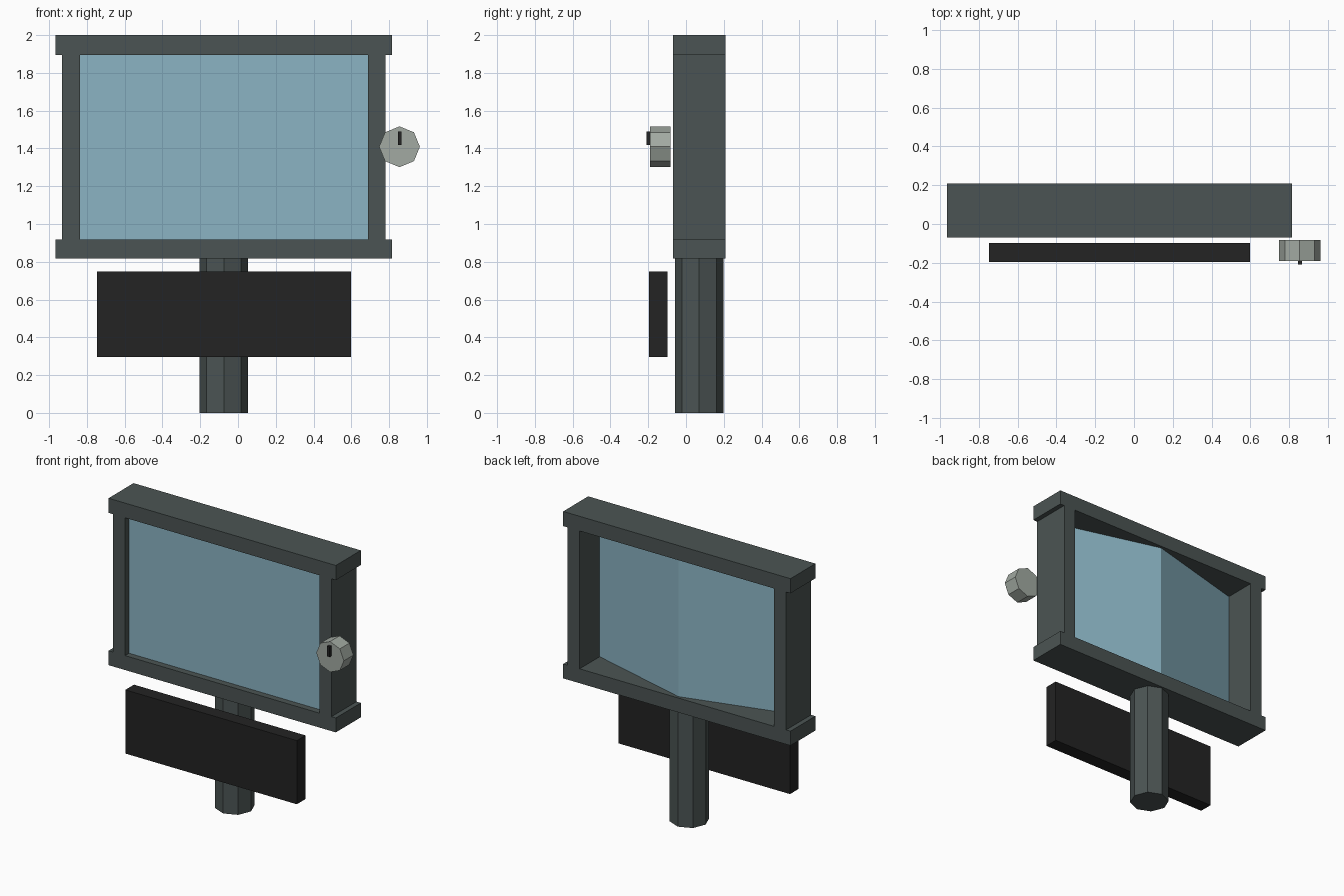
import bpy, bmesh, math
from mathutils import Matrix

if "Cube" in bpy.data.objects:
    bpy.data.objects.remove(bpy.data.objects["Cube"])


def material(name, rgb):
    """Flat colour given as sRGB 0-255, stored as linear."""
    m = bpy.data.materials.new(name)
    lin = [((c / 255 + 0.055) / 1.055) ** 2.4 for c in rgb]
    m.diffuse_color = (*lin, 1)
    m.use_nodes = True
    m.node_tree.nodes["Principled BSDF"].inputs["Base Color"].default_value = m.diffuse_color
    return m


GREY = material("dark_grey_metal", (75, 84, 83))
BLUE = material("blue_panel", (139, 180, 195))
BLACK = material("black", (35, 35, 35))
PALE = material("pale_grey", (162, 170, 162))


def finish(name, bm, mat):
    bmesh.ops.recalc_face_normals(bm, faces=bm.faces)
    me = bpy.data.meshes.new(name)
    bm.to_mesh(me)
    bm.free()
    me.materials.append(mat)
    ob = bpy.data.objects.new(name, me)
    bpy.context.collection.objects.link(ob)
    return ob


def box(name, x, y, z, mat):
    bm = bmesh.new()
    bmesh.ops.create_cube(bm, size=1)
    for v in bm.verts:
        v.co = [r[0] if c < 0 else r[1] for c, r in zip(v.co, (x, y, z))]
    return finish(name, bm, mat)


def octagon(name, centre, radius, depth, mat, along_y=False):
    bm = bmesh.new()
    m = Matrix.Translation(centre)
    if along_y:
        m = m @ Matrix.Rotation(math.pi / 2, 4, 'X')
    bmesh.ops.create_cone(bm, cap_ends=True, segments=8, radius1=radius,
                          radius2=radius, depth=depth, matrix=m)
    return finish(name, bm, mat)


CX = -0.075            # centre line of the frame and pole
DEPTH = (-0.07, 0.21)  # frame front and back

# Frame: wide rails above and below, shorter posts at the sides
for name, z in (("top_rail", (1.896, 2.0)), ("bottom_rail", (0.817, 0.919))):
    box(name, (CX - 0.891, CX + 0.891), DEPTH, z, GREY)
for name, s in (("left_post", -1), ("right_post", 1)):
    xs = sorted((CX + s * 0.762, CX + s * 0.857))
    box(name, xs, DEPTH, (0.919, 1.896), GREY)

# Panel: flat in front, ridged down the middle at the back
bm = bmesh.new()
profile = [(-0.762, -0.025), (0.762, -0.025), (0.762, -0.015),
           (0, 0.192), (-0.762, -0.015)]
face = bm.faces.new([bm.verts.new((CX + x, y, 0.919)) for x, y in profile])
top = bmesh.ops.extrude_face_region(bm, geom=[face])["geom"]
bmesh.ops.translate(bm, vec=(0, 0, 0.977),
                    verts=[g for g in top if isinstance(g, bmesh.types.BMVert)])
finish("panel", bm, BLUE)

# Pole and lower plate
octagon("pole", (CX, 0.07, 0.4085), 0.129, 0.817, GREY)
box("lower_plate", (-0.747, 0.598), (-0.195, -0.098), (0.297, 0.748), BLACK)

# Dial with its pointer
octagon("dial", (0.855, -0.136, 1.409), 0.108, 0.108, PALE, along_y=True)
box("dial_pointer", (0.846, 0.866), (-0.21, -0.185), (1.417, 1.49), BLACK)
